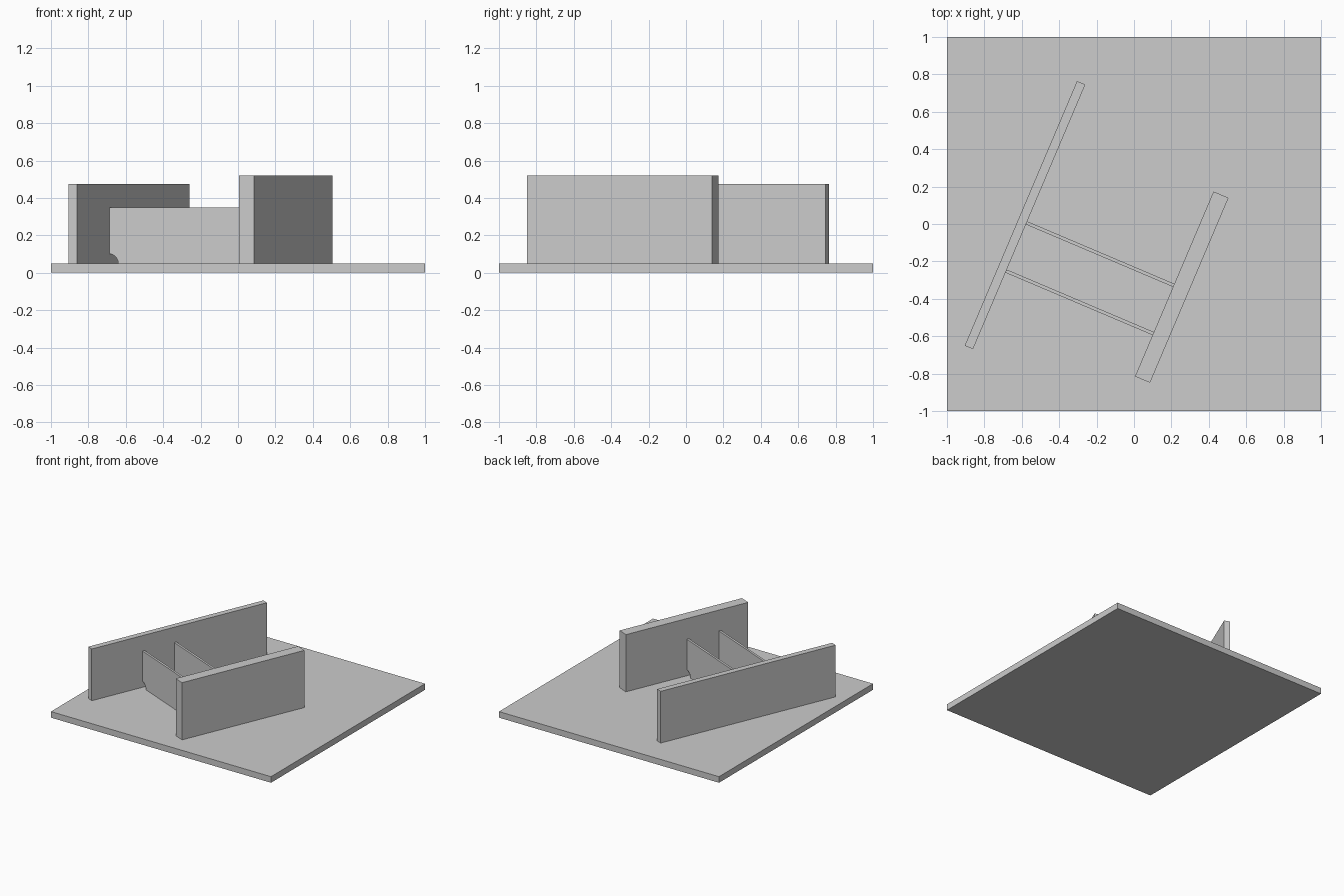
import bpy
import bmesh
from math import radians, cos, sin, pi
from mathutils import Matrix

cube = bpy.data.objects.get("Cube")
if cube:
    bpy.data.objects.remove(cube, do_unlink=True)

# One plain grey for the whole model
grey = bpy.data.materials.new("plain grey")
grey.use_nodes = True
colour = (0.604, 0.604, 0.604, 1)
grey.diffuse_color = colour
grey.node_tree.nodes["Principled BSDF"].inputs["Base Color"].default_value = colour

BASE_TOP = 0.05
TURN = Matrix.Rotation(radians(-23), 4, "Z")  # the upright plates share this turn


def plate(name, profile, depth, centre=(0, 0), turn=Matrix.Identity(4)):
    """Extrude an x-z profile along y, then place it in the turned frame."""
    bm = bmesh.new()
    face = bm.faces.new([bm.verts.new((x, -depth / 2, z)) for x, z in profile])
    extruded = bmesh.ops.extrude_face_region(bm, geom=[face])["geom"]
    verts = [v for v in extruded if isinstance(v, bmesh.types.BMVert)]
    bmesh.ops.translate(bm, verts=verts, vec=(0, depth, 0))
    bmesh.ops.recalc_face_normals(bm, faces=bm.faces)
    mesh = bpy.data.meshes.new(name)
    bm.to_mesh(mesh)
    bm.free()
    mesh.materials.append(grey)
    obj = bpy.data.objects.new(name, mesh)
    obj.matrix_world = turn @ Matrix.Translation((*centre, 0))
    bpy.context.collection.objects.link(obj)
    return obj


def rectangle(width, bottom, top):
    h = width / 2
    return [(-h, bottom), (h, bottom), (h, top), (-h, top)]


def notched(width, bottom, top, radius, steps=8):
    """Rectangle with quarter-round notches in both lower corners."""
    h = width / 2
    arc = [(h - radius * cos(a), bottom + radius * sin(a))
           for a in (pi / 2 * i / steps for i in range(steps + 1))]
    mirrored = [(-x, z) for x, z in reversed(arc)]
    return arc + [(h, top), (-h, top)] + mirrored


# Base and the two long uprights
plate("base_plate", rectangle(2, 0, BASE_TOP), 2)
plate("long_thin_wall", rectangle(0.048, BASE_TOP, 0.475), 1.537, (-0.555, -0.184), TURN)
plate("short_thick_wall", rectangle(0.087, BASE_TOP, 0.52), 1.074, (0.367, -0.211), TURN)

# Thin cross ribs between the walls
for name, y in (("front_rib", -0.499), ("back_rib", -0.219)):
    plate(name, notched(0.855, BASE_TOP, 0.35, 0.05), 0.018, (-0.103, y), TURN)
